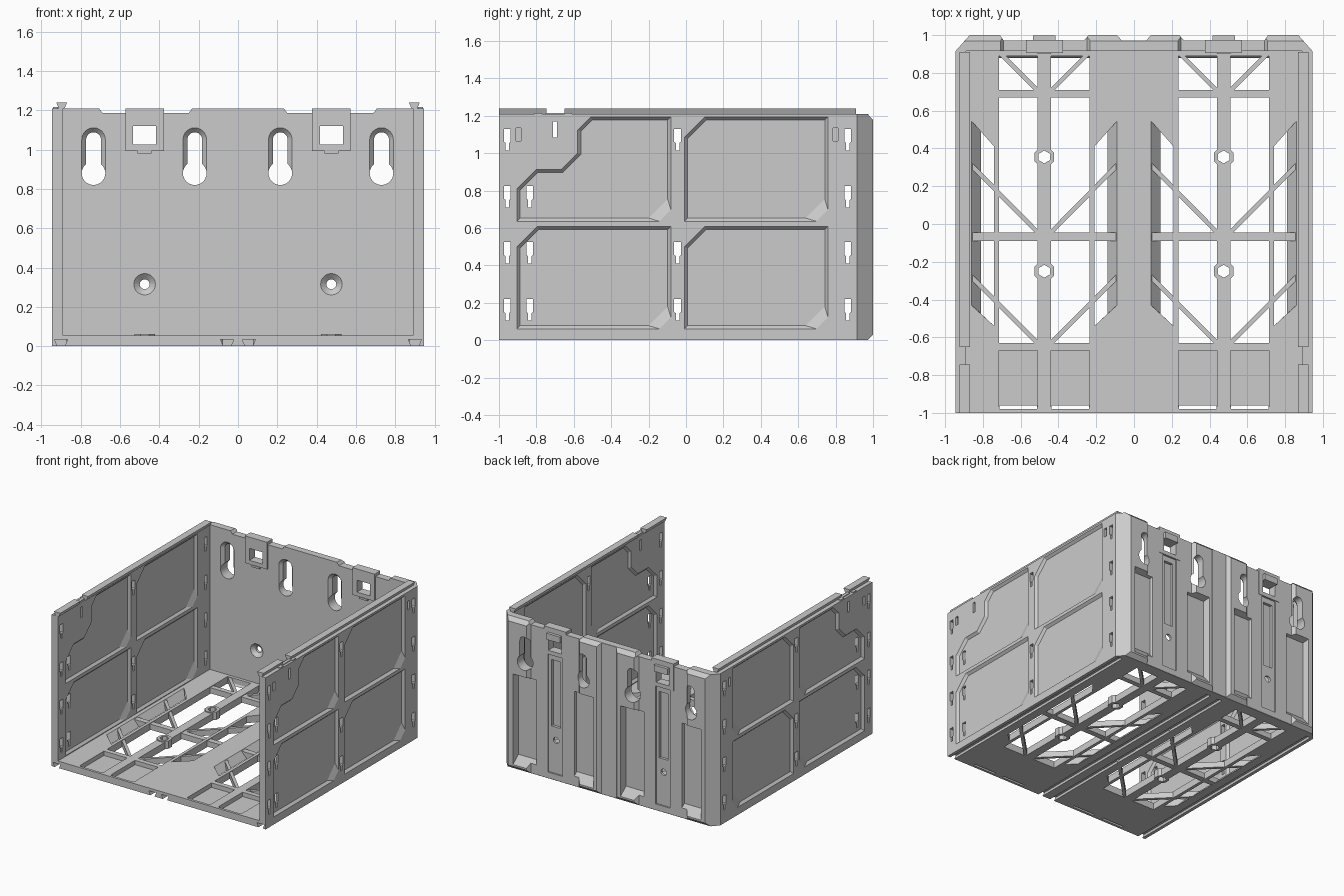
import bpy, bmesh, math

if "Cube" in bpy.data.objects:
    bpy.data.objects.remove(bpy.data.objects["Cube"])

AX = {'x': lambda p, d: (d, p[0], p[1]),
      'y': lambda p, d: (p[0], d, p[1]),
      'z': lambda p, d: (p[0], p[1], d)}


def prism(bm, axis, a, b, pa, pb=None):
    """Loft a flat outline from depth a to depth b along an axis."""
    f = AX[axis]
    va = [bm.verts.new(f(p, a)) for p in pa]
    vb = [bm.verts.new(f(p, b)) for p in (pb or pa)]
    n = len(va)
    bm.faces.new(va)
    bm.faces.new(vb[::-1])
    for i in range(n):
        bm.faces.new((va[i], vb[i], vb[(i + 1) % n], va[(i + 1) % n]))


def rect(x0, y0, x1, y1):
    return [(x0, y0), (x1, y0), (x1, y1), (x0, y1)]


def ngon(cx, cy, r, n, start=0.0):
    return [(cx + r * math.cos(start + math.tau * i / n),
             cy + r * math.sin(start + math.tau * i / n)) for i in range(n)]


def strip(p, q, w):
    dx, dy = q[0] - p[0], q[1] - p[1]
    k = w / 2 / math.hypot(dx, dy)
    ox, oy = -dy * k, dx * k
    return [(p[0] + ox, p[1] + oy), (p[0] - ox, p[1] - oy),
            (q[0] - ox, q[1] - oy), (q[0] + ox, q[1] + oy)]


def inset(pts, dist):
    """Inset a counter-clockwise outline with one distance per edge."""
    n, lines, out = len(pts), [], []
    for i in range(n):
        (x0, y0), (x1, y1) = pts[i], pts[(i + 1) % n]
        l = math.hypot(x1 - x0, y1 - y0)
        a, b = -(y1 - y0) / l, (x1 - x0) / l
        lines.append((a, b, a * x0 + b * y0 + dist[i]))
    for i in range(n):
        a, b, c = lines[i - 1]
        d, e, f = lines[i]
        k = a * e - b * d
        out.append(((c * e - b * f) / k, (a * f - c * d) / k))
    return out


def finish(bm, name):
    bmesh.ops.recalc_face_normals(bm, faces=bm.faces)
    me = bpy.data.meshes.new(name)
    bm.to_mesh(me)
    bm.free()
    ob = bpy.data.objects.new(name, me)
    bpy.context.collection.objects.link(ob)
    return ob


def cut(ob, bm):
    """Subtract all cutter solids in bm from ob."""
    c = finish(bm, "cutter")
    c.hide_render = True
    m = ob.modifiers.new("cut", 'BOOLEAN')
    m.operation, m.object, m.solver, m.use_self = 'DIFFERENCE', c, 'EXACT', True
    bpy.context.view_layer.update()
    dg = bpy.context.evaluated_depsgraph_get()
    me = bpy.data.meshes.new_from_object(ob.evaluated_get(dg))
    ob.modifiers.clear()
    ob.data = me
    bpy.data.objects.remove(c)


def dovetail(x, z0, z1, w0, w1):
    return [(x - w0, z0), (x + w0, z0), (x + w1, z1), (x - w1, z1)]


HALVES = (-0.475, 0.475)
T = 0.055

# floor plate with openings, slanted slots, shallow trays and dovetail grooves
bm = bmesh.new()
prism(bm, 'z', 0, T, rect(-0.945, -1, 0.945, 0.915))
floor = finish(bm, "floor_plate")
bm = bmesh.new()
for c in HALVES:
    for s in (-1, 1):
        m = lambda pts: [(c + s * x, y) for x, y in pts]
        prism(bm, 'z', -0.01, 0.07, m(rect(0.035, -0.63, 0.24, 0.89)))
        prism(bm, 'z', T + 0.001, -0.001,
              m([(0.385, 0.545), (0.265, 0.41), (0.265, -0.54), (0.385, -0.43)]),
              m([(0.335, 0.49), (0.265, 0.41), (0.265, -0.54), (0.335, -0.475)]))
        prism(bm, 'z', 0.02, 0.07, m(rect(0.035, -0.97, 0.24, -0.67)))
        prism(bm, 'z', -0.01, 0.06, m(rect(0.038, -0.98, 0.237, -0.962)))
for x in (-0.9, -0.055, 0.055, 0.9):
    prism(bm, 'y', -1.01, 0.93, dovetail(x, -0.002, 0.033, 0.018, 0.033))
cut(floor, bm)

# floor lattice: cross bars, diagonal braces and screw bosses
bm = bmesh.new()
for c in HALVES:
    prism(bm, 'z', 0.005, 0.05, rect(c - 0.245, 0.67, c + 0.245, 0.71))
    prism(bm, 'z', 0.005, 0.05, rect(c - 0.39, -0.09, c + 0.39, -0.045))
    for s in (-1, 1):
        for p, q in (((0.39, 0.315), (0.02, -0.06)), ((0.39, -0.275), (0.03, -0.635)),
                     ((0.25, 0.92), (0.03, 0.7))):
            prism(bm, 'z', 0.005, 0.05, strip((c + s * p[0], p[1]), (c + s * q[0], q[1]), 0.024))
finish(bm, "floor_lattice")
bm, holes = bmesh.new(), bmesh.new()
for c in HALVES:
    for y in (0.355, -0.25):
        prism(bm, 'z', 0.0, 0.062, ngon(c, y, 0.057, 8, math.pi / 8))
        prism(holes, 'z', -0.01, 0.08, ngon(c, y, 0.034, 6, math.pi / 6))
bosses = finish(bm, "floor_screw_bosses")
cut(bosses, holes.copy())
cut(floor, holes)

# side wall with framed recesses on both faces, mirrored
bm = bmesh.new()
prism(bm, 'x', 0.89, 0.945, rect(-1, T, 0.915, 1.21))
wall = finish(bm, "side_walls")
bm = bmesh.new()
step = [(-0.51, 1.195), (-0.58, 1.125), (-0.58, 1.0), (-0.665, 0.915), (-0.8, 0.915), (-0.905, 0.81)]
for y0, z0, y1, z1, corner in ((-0.01, 0.635, 0.76, 1.195, None), (-0.01, 0.06, 0.76, 0.61, None),
                               (-0.905, 0.06, -0.08, 0.61, None), (-0.905, 0.635, -0.08, 1.195, step)):
    pts = [(y0, z0), (y1 - 0.06, z0), (y1, z0 + 0.06), (y1, z1)]
    pts += corner or [(y0 + 0.11, z1), (y0, z1 - 0.11)]
    d = [0.018] * len(pts)
    d[1] = 0.055
    prism(bm, 'x', 0.946, 0.926, pts, inset(pts, d))
    prism(bm, 'x', 0.889, 0.907, pts, inset(pts, d))
rows = (1.13, 0.825, 0.525, 0.22)
for y, tops in ((-0.955, rows), (0.865, rows), (-0.045, (1.13, 0.525, 0.22)), (-0.835, rows[1:])):
    for z in tops:
        prism(bm, 'x', 0.87, 0.96, [(y - 0.018, z), (y - 0.018, z - 0.07), (y - 0.009, z - 0.075),
                                    (y - 0.009, z - 0.115), (y + 0.009, z - 0.115),
                                    (y + 0.009, z - 0.075), (y + 0.018, z - 0.07), (y + 0.018, z)])
for y in (-0.895, 0.8):
    prism(bm, 'x', 0.925, 0.96, rect(y - 0.014, 1.065, y + 0.014, 1.135))
prism(bm, 'x', 0.87, 0.96, rect(-0.71, 1.085, -0.69, 1.17))
cut(wall, bm)

# dovetail rails and latch on the wall tops
bm = bmesh.new()
for y0, y1 in ((-1, -0.745), (-0.65, 0.91)):
    prism(bm, 'y', y0, y1, dovetail(0.897, 1.208, 1.24, 0.014, 0.028))
for y in (-0.79, -0.63):
    prism(bm, 'z', 1.19, 1.216, rect(0.915, y - 0.02, 0.94, y + 0.02))
prism(bm, 'z', 1.17, 1.216, rect(0.9, -0.75, 0.925, -0.65))
rails = finish(bm, "top_rails")
for ob in (wall, rails):
    ob.modifiers.new("mirror", 'MIRROR')

# back wall: ribbed profile with chamfered corners
half = [(0.065, 0.972), (0.09, 1), (0.24, 1), (0.265, 0.972), (0.69, 0.972), (0.71, 1), (0.87, 1), (0.945, 0.915)]
bm = bmesh.new()
prism(bm, 'z', 0, 1.21, half + [(-x, y) for x, y in half[::-1]])
back = finish(bm, "back_wall")
bm = bmesh.new()
prism(bm, 'x', -1, 1, [(0.965, 1.215), (1.01, 1.215), (1.01, 1.17)])
prism(bm, 'x', -1, 1, [(0.965, -0.005), (1.01, -0.005), (1.01, 0.04)])
for x in (-0.735, -0.22, 0.215, 0.73):
    # keyhole: bevelled slot above a round hole, channel below it on the outside
    def slot(r, z0, z1):
        return ([(x + r * math.cos(math.pi * i / 12), z1 + r * math.sin(math.pi * i / 12)) for i in range(13)]
                + [(x + r * math.cos(math.pi * i / 12), z0 + r * math.sin(math.pi * i / 12)) for i in range(12, 25)])
    prism(bm, 'y', 0.9, 1.02, slot(0.038, 0.9, 1.05))
    prism(bm, 'y', 0.9, 1.02, ngon(x, 0.88, 0.06, 28))
    prism(bm, 'y', 0.914, 0.94, slot(0.061, 0.9, 1.051), slot(0.037, 0.9, 1.051))
    prism(bm, 'y', 1.01, 0.95, rect(x - 0.1, 0.03, x + 0.1, 0.77), rect(x - 0.085, 0.11, x + 0.085, 0.75))
for c in HALVES:
    s = 1 if c > 0 else -1
    prism(bm, 'y', 0.9, 1.02, [(s * 0.225, 1.22), (s * 0.715, 1.22), (s * 0.69, 1.187), (s * 0.25, 1.187)])
    prism(bm, 'y', 0.9, 1.02, rect(c - 0.095, 0.995, c + 0.095, 1.23))
    prism(bm, 'y', 0.96, 1.02, rect(c - 0.065, 0.05, c + 0.065, 1.0))
    prism(bm, 'y', 0.938, 1.02, rect(c - 0.04, 0.42, c + 0.04, 0.95))
    prism(bm, 'y', 0.9, 1.02, ngon(c, 0.315, 0.025, 20))
    prism(bm, 'y', 0.914, 0.942, ngon(c, 0.315, 0.056, 20), ngon(c, 0.315, 0.024, 20))
cut(back, bm)

# clip frames in the back wall and sloped sills at its foot
bm, sill = bmesh.new(), bmesh.new()
for c in HALVES:
    for s in (-1, 1):
        prism(bm, 'y', 0.905, 0.975, rect(c + s * 0.058, 0.993, c + s * 0.098, 1.21))
        prism(sill, 'x', c + s * 0.035, c + s * 0.24, [(0.88, 0.0), (0.918, 0.0), (0.918, T)])
    prism(bm, 'y', 0.905, 0.975, rect(c - 0.06, 0.993, c + 0.06, 1.025))
    prism(bm, 'y', 0.905, 0.975, rect(c - 0.06, 1.12, c + 0.06, 1.21))
    prism(bm, 'y', 0.97, 0.998, rect(c - 0.06, 1.12, c + 0.06, 1.17))
    prism(bm, 'y', 0.9, 0.93, rect(c - 0.035, 0.98, c + 0.035, 0.995))
finish(bm, "back_clips")
finish(sill, "back_sills")
